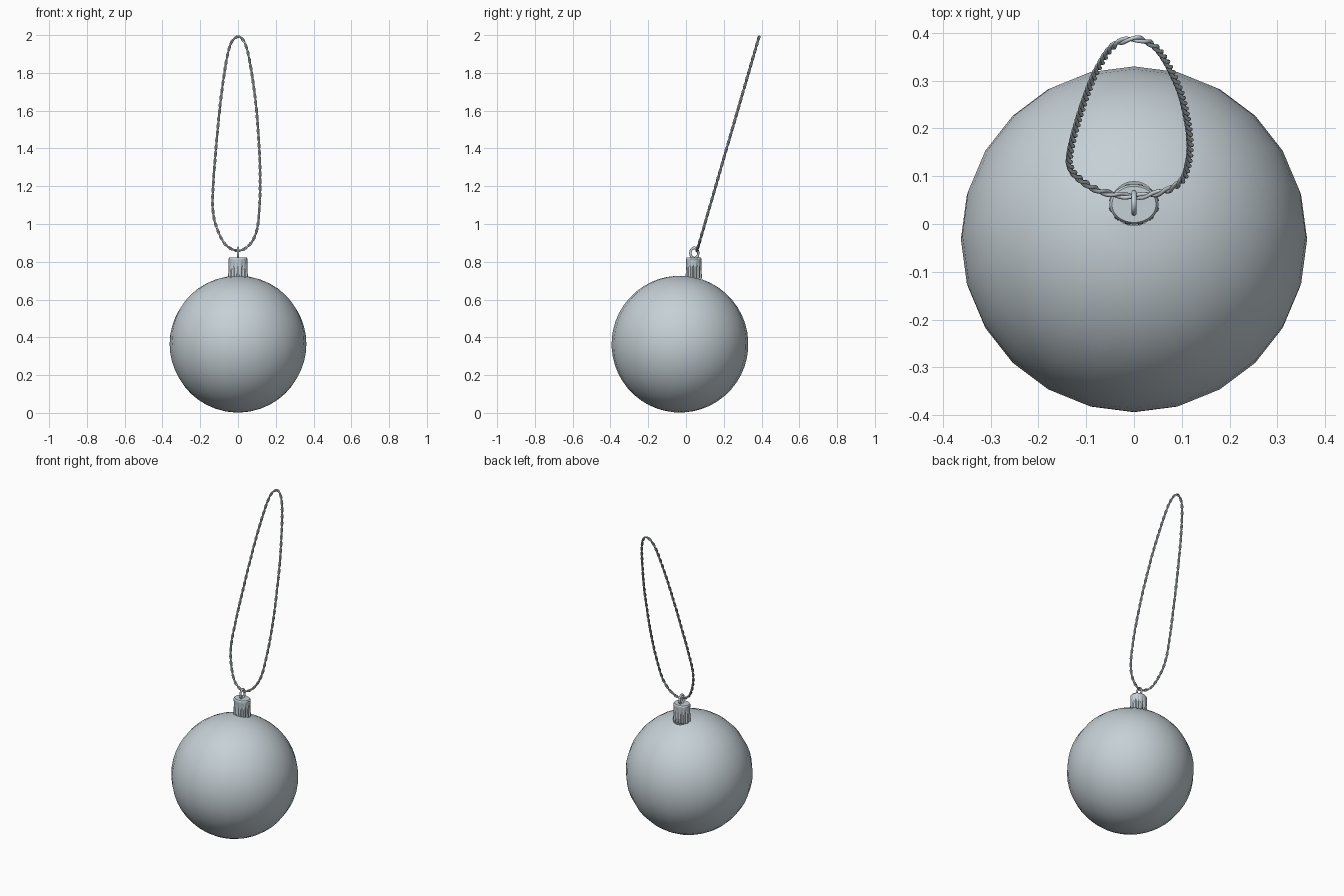
import bpy, bmesh, math
from mathutils import Vector, Matrix

if "Cube" in bpy.data.objects:
    bpy.data.objects.remove(bpy.data.objects["Cube"])

mat = bpy.data.materials.new("pale_blue_grey")
mat.diffuse_color = (0.56, 0.63, 0.67, 1)
mat.use_nodes = True
mat.node_tree.nodes["Principled BSDF"].inputs["Base Color"].default_value = mat.diffuse_color


def finish(obj, angle=40):
    obj.data.materials.clear()
    obj.data.materials.append(mat)
    bpy.ops.object.select_all(action='DESELECT')
    obj.select_set(True)
    bpy.context.view_layer.objects.active = obj
    bpy.ops.object.shade_smooth_by_angle(angle=math.radians(angle))


def mesh_object(name, bm):
    bmesh.ops.recalc_face_normals(bm, faces=bm.faces)
    me = bpy.data.meshes.new(name)
    bm.to_mesh(me)
    bm.free()
    obj = bpy.data.objects.new(name, me)
    bpy.context.collection.objects.link(obj)
    return obj


# Ball: 24-sided sphere, open at the pole under the cap, leaning back
R = 0.362
bm = bmesh.new()
bmesh.ops.create_uvsphere(bm, u_segments=24, v_segments=24, radius=R)
pole = max(bm.verts, key=lambda v: v.co.z)
bmesh.ops.delete(bm, geom=[pole], context='VERTS')
bmesh.ops.transform(bm, verts=bm.verts, matrix=Matrix.Translation((0, -0.032, R + 0.002))
                    @ Matrix.Rotation(math.radians(-12), 4, 'X'))
finish(mesh_object("ball", bm))

# Cap: oval cup with a plain rim and crimped flutes below it
profile = [  # (height, radius, flute depth)
    (0.712, 0.053, 0.16), (0.725, 0.053, 0.16), (0.765, 0.051, 0.13),
    (0.792, 0.050, 0.06), (0.800, 0.051, 0.0), (0.815, 0.051, 0.0),
    (0.822, 0.046, 0.0)]
SEG, FLUTES = 72, 12
bm = bmesh.new()
rings = []
for z, r, depth in profile:
    ring = []
    for i in range(SEG):
        a = math.tau * i / SEG
        k = r * (1 - depth * max(0, math.cos(FLUTES * a)))
        ring.append(bm.verts.new((k * math.cos(a), 0.041 + 0.82 * k * math.sin(a), z)))
    rings.append(ring)
for lo, hi in zip(rings, rings[1:]):
    for i in range(SEG):
        j = (i + 1) % SEG
        bm.faces.new((lo[i], lo[j], hi[j], hi[i]))
bm.faces.new(rings[-1])
bm.faces.new(rings[0][::-1])
finish(mesh_object("cap", bm), 30)

# Wire hanger loop on top of the cap
bpy.ops.mesh.primitive_torus_add(major_radius=0.021, minor_radius=0.006,
                                 major_segments=28, minor_segments=10)
loop = bpy.context.object
loop.name = "hanger_loop"
loop.data.transform(Matrix.Translation((0, 0.044, 0.846)) @ Matrix.Diagonal((1, 1, 1.3, 1))
                    @ Matrix.Rotation(math.pi / 2, 4, 'Y'))
finish(loop, 60)

# Cord path as seen from the front (x, z)
path = [(0, 0.858), (0.063, 0.893), (0.1, 0.97), (0.114, 1.10), (0.117, 1.25),
        (0.111, 1.42), (0.095, 1.63), (0.063, 1.855), (0.036, 1.957), (0, 1.992),
        (-0.042, 1.945), (-0.074, 1.79), (-0.1, 1.58), (-0.122, 1.34),
        (-0.133, 1.18), (-0.134, 1.08), (-0.116, 0.99), (-0.07, 0.895)]
SLOPE = 0.29
pts = [Vector((x, 0.058 + SLOPE * (z - 0.858), z)) for x, z in path]
normal = Vector((0, -1, SLOPE)).normalized()

# Smooth closed path (Catmull-Rom), resampled evenly by length
dense = []
n = len(pts)
for i in range(n):
    a, b, c, d = (pts[(i + k) % n] for k in (-1, 0, 1, 2))
    for s in range(40):
        t = s / 40
        dense.append(0.5 * (2 * b + (c - a) * t + (2 * a - 5 * b + 4 * c - d) * t * t
                            + (3 * b - a - 3 * c + d) * t ** 3))
dense.append(dense[0])
lengths = [0.0]
for p, q in zip(dense, dense[1:]):
    lengths.append(lengths[-1] + (q - p).length)
TURNS, STEPS = 32, 14
N = TURNS * STEPS
even, k = [], 0
for i in range(N):
    s = lengths[-1] * i / N
    while lengths[k + 1] < s:
        k += 1
    even.append(dense[k].lerp(dense[k + 1], (s - lengths[k]) / (lengths[k + 1] - lengths[k])))

# Two strands twisted round each other
for strand in range(2):
    cu = bpy.data.curves.new(f"cord_strand_{strand + 1}", 'CURVE')
    cu.dimensions = '3D'
    cu.bevel_depth = 0.0042
    cu.bevel_resolution = 2
    sp = cu.splines.new('POLY')
    sp.points.add(N - 1)
    sp.use_cyclic_u = True
    for i in range(N):
        tangent = (even[(i + 1) % N] - even[i - 1]).normalized()
        side = tangent.cross(normal)
        a = math.tau * i / STEPS + math.pi * strand
        p = even[i] + 0.0038 * (math.cos(a) * side + math.sin(a) * normal)
        sp.points[i].co = (*p, 1)
    obj = bpy.data.objects.new(cu.name, cu)
    bpy.context.collection.objects.link(obj)
    bpy.ops.object.select_all(action='DESELECT')
    obj.select_set(True)
    bpy.context.view_layer.objects.active = obj
    bpy.ops.object.convert(target='MESH')
    finish(bpy.context.object, 60)
